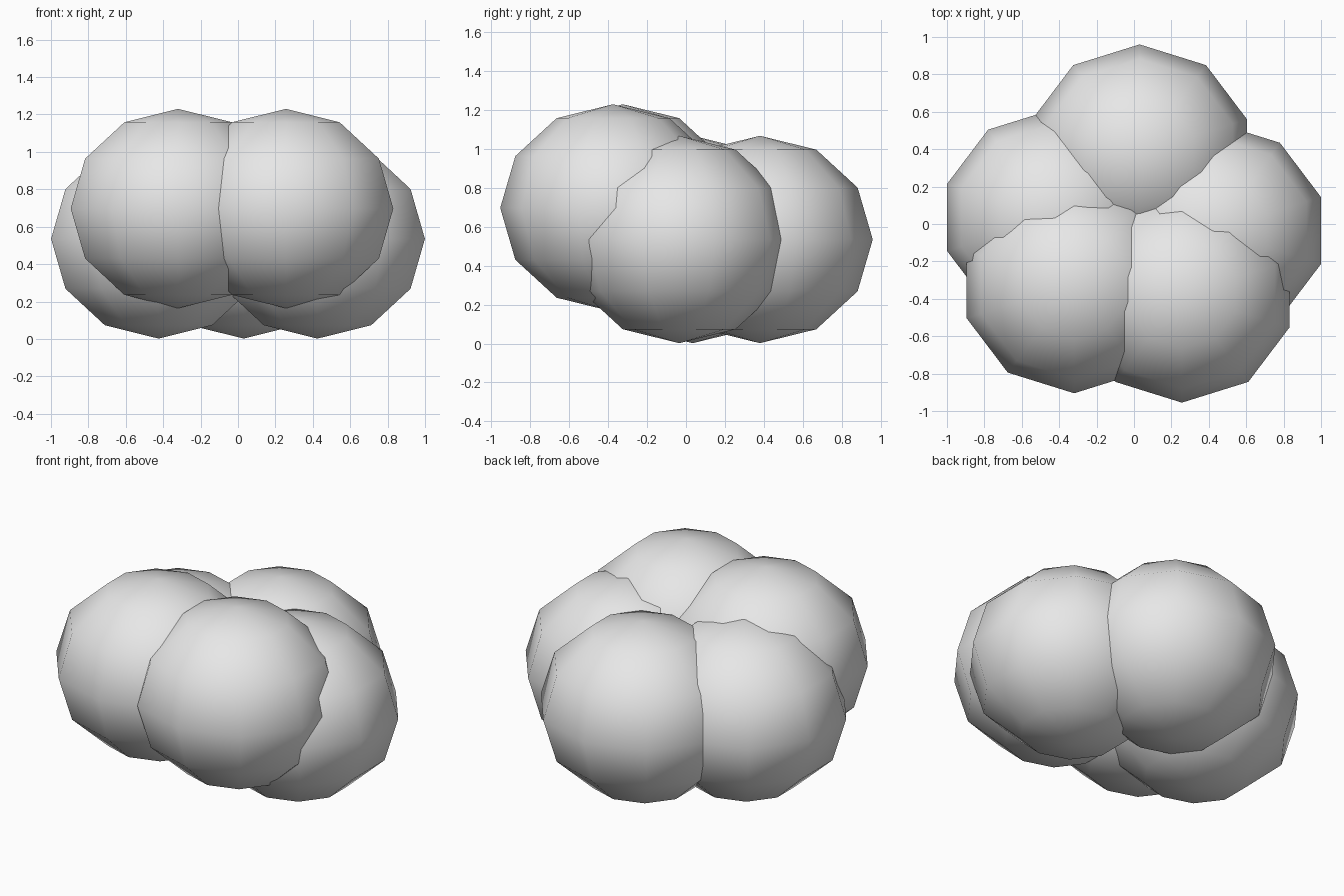
import bpy

cube = bpy.data.objects.get("Cube")
if cube:
    bpy.data.objects.remove(cube, do_unlink=True)

# One plain grey for every puff
grey = bpy.data.materials.new("light_grey")
grey.use_nodes = True
colour = (0.8, 0.8, 0.8, 1.0)
grey.diffuse_color = colour
grey.node_tree.nodes["Principled BSDF"].inputs["Base Color"].default_value = colour

RADII = (0.604, 0.58, 0.533)


def add_puff(name, centre):
    """Low-sided, slightly flattened ball with smooth shading."""
    bpy.ops.mesh.primitive_uv_sphere_add(segments=10, ring_count=6, radius=1, location=centre)
    puff = bpy.context.object
    puff.name = name
    puff.scale = RADII
    bpy.ops.object.transform_apply(location=False, rotation=False, scale=True)
    bpy.ops.object.shade_smooth()
    puff.data.materials.append(grey)


# Three lower puffs resting on the ground, two raised ones in front
LOW, HIGH = 0.535, 0.697
add_puff("back_puff", (0.03, 0.38, LOW))
add_puff("left_puff", (0.425, -0.035, LOW))
add_puff("right_puff", (-0.425, 0.035, LOW))
add_puff("front_left_puff", (0.256, -0.375, HIGH))
add_puff("front_right_puff", (-0.32, -0.325, HIGH))
